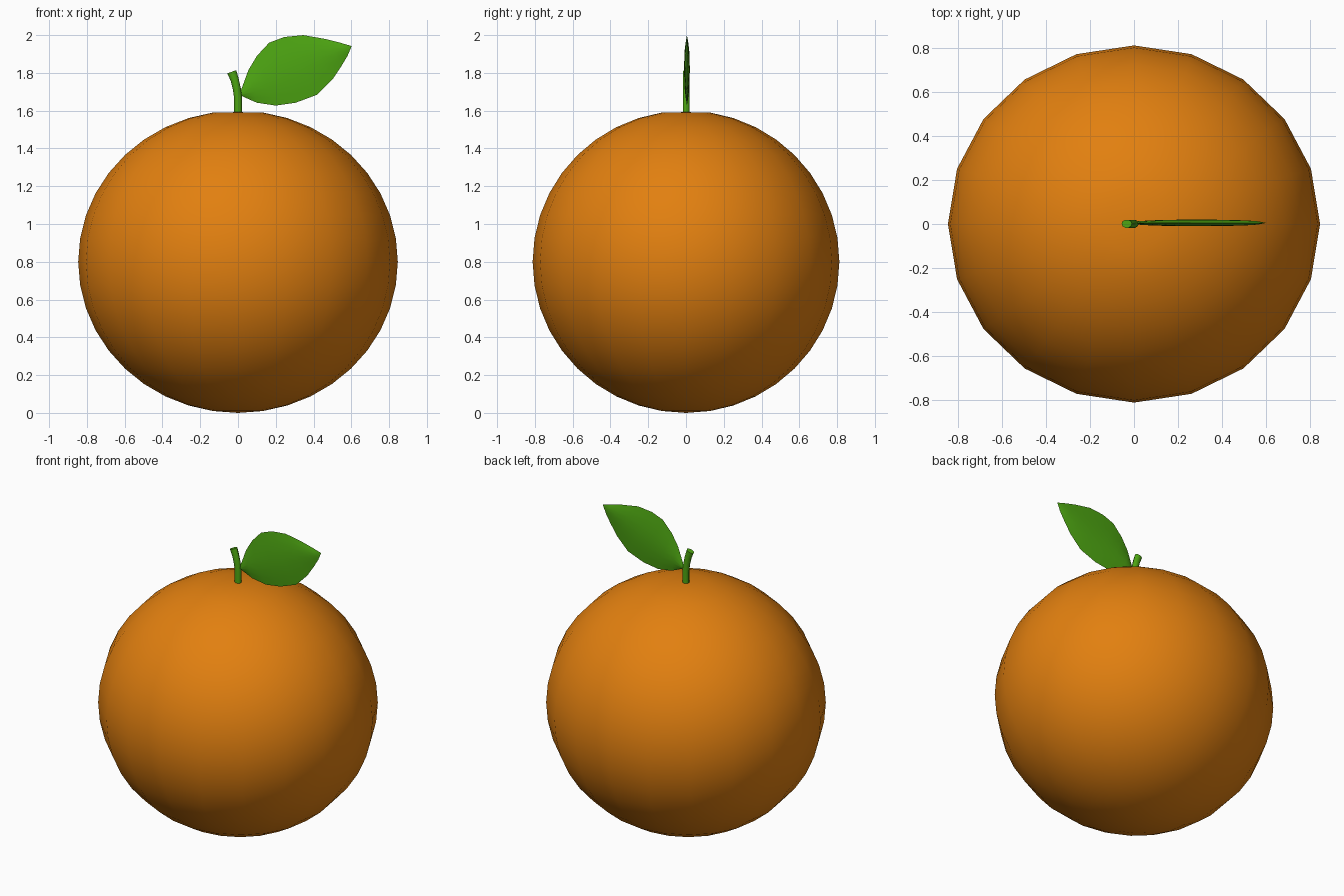
import bpy, bmesh, math
from mathutils import Vector

if "Cube" in bpy.data.objects:
    bpy.data.objects.remove(bpy.data.objects["Cube"])


def material(name, rgb):
    m = bpy.data.materials.new(name)
    m.diffuse_color = (*rgb, 1)
    m.use_nodes = True
    m.node_tree.nodes["Principled BSDF"].inputs["Base Color"].default_value = m.diffuse_color
    return m


orange = material("orange_peel", (0.76, 0.215, 0.005))
green = material("leaf_green", (0.075, 0.38, 0.006))


def finish(name, bm, mat):
    bmesh.ops.recalc_face_normals(bm, faces=bm.faces)
    me = bpy.data.meshes.new(name)
    bm.to_mesh(me)
    bm.free()
    me.materials.append(mat)
    for p in me.polygons:
        p.use_smooth = True
    ob = bpy.data.objects.new(name, me)
    bpy.context.collection.objects.link(ob)
    bpy.context.view_layer.objects.active = ob
    ob.select_set(True)
    bpy.ops.object.shade_smooth_by_angle(angle=math.radians(40))
    ob.select_set(False)
    return ob


# Fruit: slightly oval sphere with a flattened crown
bm = bmesh.new()
bmesh.ops.create_uvsphere(bm, u_segments=20, v_segments=20, radius=1)
for v in bm.verts:
    v.co = Vector((v.co.x * 0.846, v.co.y * 0.812, 0.8 + v.co.z * 0.8))
    v.co.z = min(v.co.z, 1.592)
finish("fruit", bm, orange)

# Stem: swept tube bending to the left
bm = bmesh.new()
path = [(0, 1.54), (0, 1.67), (-0.006, 1.715), (-0.018, 1.765), (-0.033, 1.806)]
path = [Vector((x, 0.001, z)) for x, z in path]
radii = [0.021, 0.021, 0.021, 0.022, 0.025]
N = 10
rings = []
for i, p in enumerate(path):
    t = (path[min(i + 1, len(path) - 1)] - path[max(i - 1, 0)]).normalized()
    side = Vector((t.z, 0, -t.x))
    ring = []
    for k in range(N):
        a = 2 * math.pi * k / N
        ring.append(bm.verts.new(p + side * radii[i] * math.cos(a)
                                 + Vector((0, 0.019 * math.sin(a), 0))))
    rings.append(ring)
for a, b in zip(rings, rings[1:]):
    for k in range(N):
        bm.faces.new((a[k], a[(k + 1) % N], b[(k + 1) % N], b[k]))
bm.faces.new(rings[0])
bm.faces.new(rings[-1])
finish("stem", bm, green)

# Leaf: thin lens between an upper and a lower outline, base to tip
upper = [(0.013, 1.70), (0.055, 1.815), (0.10, 1.89), (0.165, 1.96), (0.245, 1.99),
         (0.345, 2.0), (0.46, 1.98), (0.54, 1.96)]
lower = [(0.025, 1.675), (0.10, 1.642), (0.20, 1.627), (0.305, 1.642), (0.42, 1.685),
         (0.50, 1.765), (0.55, 1.84), (0.58, 1.89)]
base, tip = (0.008, 1.685), (0.602, 1.942)
C = 6
bm = bmesh.new()


def point(x, z, y):
    return bm.verts.new((x, 0.005 + y, z))


ends = [point(*base, 0), point(*tip, 0)]
sheets = {1: [], -1: []}
n = len(upper)
for i, (u, l) in enumerate(zip(upper, lower)):
    along = math.sin(math.pi * (i + 1) / (n + 1)) ** 0.6
    rim = [point(*u, 0), point(*l, 0)]
    for s in (1, -1):
        row = [rim[0]]
        for c in range(1, C):
            t = c / C
            row.append(point(u[0] + (l[0] - u[0]) * t, u[1] + (l[1] - u[1]) * t,
                             s * 0.015 * along * math.sin(math.pi * t)))
        sheets[s].append(row + [rim[1]])
for rows in sheets.values():
    for a, b in zip(rows, rows[1:]):
        for c in range(C):
            bm.faces.new((a[c], a[c + 1], b[c + 1], b[c]))
    for end, row in ((ends[0], rows[0]), (ends[1], rows[-1])):
        for c in range(C):
            bm.faces.new((end, row[c], row[c + 1]))
finish("leaf", bm, green)
